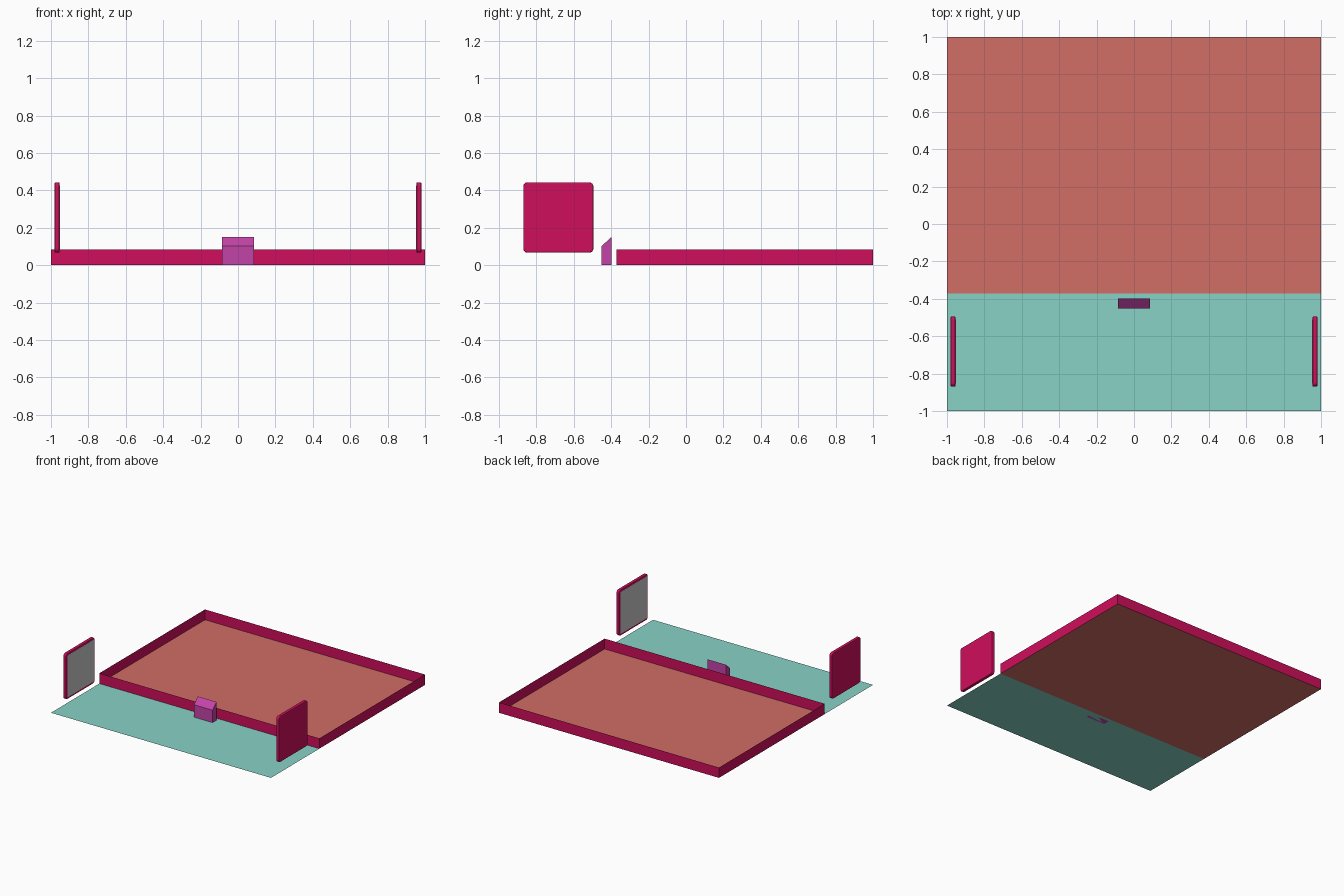
import bpy, bmesh, math

if "Cube" in bpy.data.objects:
    bpy.data.objects.remove(bpy.data.objects["Cube"])


def srgb(h):
    vals = [int(h[i:i + 2], 16) / 255 for i in (0, 2, 4)]
    return [v / 12.92 if v <= 0.04045 else ((v + 0.055) / 1.055) ** 2.4 for v in vals] + [1.0]


def material(name, h):
    m = bpy.data.materials.new(name)
    m.diffuse_color = srgb(h)
    m.use_nodes = True
    m.node_tree.nodes["Principled BSDF"].inputs["Base Color"].default_value = m.diffuse_color
    return m


CRIMSON = material("crimson", "D00E5C")
RED = material("clay red", "D16D66")
TEAL = material("pale teal", "88D2C6")
PURPLE = material("orchid purple", "C444A8")
GREY = material("light grey", "C8C8C8")


def add_object(name, bm, *mats):
    me = bpy.data.meshes.new(name)
    bm.to_mesh(me)
    bm.free()
    ob = bpy.data.objects.new(name, me)
    bpy.context.collection.objects.link(ob)
    for m in mats:
        me.materials.append(m)
    return ob


def polygon(bm, pts):
    return bm.faces.new([bm.verts.new(p) for p in pts])


def extrude_x(bm, profile, x0, x1):
    """Closed solid from a yz profile between two x positions."""
    face = polygon(bm, [(x0, y, z) for y, z in profile])
    res = bmesh.ops.extrude_face_region(bm, geom=[face])
    verts = [g for g in res["geom"] if isinstance(g, bmesh.types.BMVert)]
    bmesh.ops.translate(bm, verts=verts, vec=(x1 - x0, 0, 0))
    bmesh.ops.recalc_face_normals(bm, faces=bm.faces)


SPLIT, WALL_H = -0.372, 0.085


def slab(name, y0, y1, mat):
    bm = bmesh.new()
    polygon(bm, [(-1, y0, 0), (1, y0, 0), (1, y1, 0), (-1, y1, 0)])
    return add_object(name, bm, mat)


# Two flat floor areas
slab("main_floor", SPLIT, 1, RED)
slab("front_floor", -1, SPLIT, TEAL)

# Thin low walls around the main floor
bm = bmesh.new()
ring = [(-1, SPLIT), (1, SPLIT), (1, 1), (-1, 1)]
low = [bm.verts.new((x, y, 0)) for x, y in ring]
top = [bm.verts.new((x, y, WALL_H)) for x, y in ring]
for i in range(4):
    j = (i + 1) % 4
    bm.faces.new((low[i], low[j], top[j], top[i]))
add_object("low_walls", bm, CRIMSON)

# Small console with a sloped top
bm = bmesh.new()
extrude_x(bm, [(-0.452, 0.0), (-0.399, 0.0), (-0.399, 0.15), (-0.452, 0.102)], -0.085, 0.085)
add_object("console", bm, PURPLE)

# Upright side panels with rounded corners and a grey inner face
Y0, Y1, Z0, Z1, R = -0.87, -0.495, 0.067, 0.443, 0.022
corners = [(Y1 - R, Z1 - R, 0), (Y0 + R, Z1 - R, 90), (Y0 + R, Z0 + R, 180), (Y1 - R, Z0 + R, 270)]
profile = [(cy + R * math.cos(math.radians(a + s * 22.5)), cz + R * math.sin(math.radians(a + s * 22.5)))
           for cy, cz, a in corners for s in range(5)]
for side, name in ((-1, "left"), (1, "right")):
    bm = bmesh.new()
    extrude_x(bm, profile, side * 0.981, side * 0.954)
    rims = [e for e in bm.edges if abs(e.verts[0].co.x - e.verts[1].co.x) < 1e-5]
    bmesh.ops.bevel(bm, geom=rims, offset=0.006, segments=2, profile=0.5, affect='EDGES')
    ob = add_object(name + "_panel", bm, CRIMSON)

    # Grey plate on the inner side
    bm = bmesh.new()
    g = 0.016
    extrude_x(bm, [(Y0 + g, Z0 + g), (Y1 - g, Z0 + g), (Y1 - g, Z1 - g), (Y0 + g, Z1 - g)],
              side * 0.956, side * 0.953)
    add_object(name + "_panel_face", bm, GREY)
